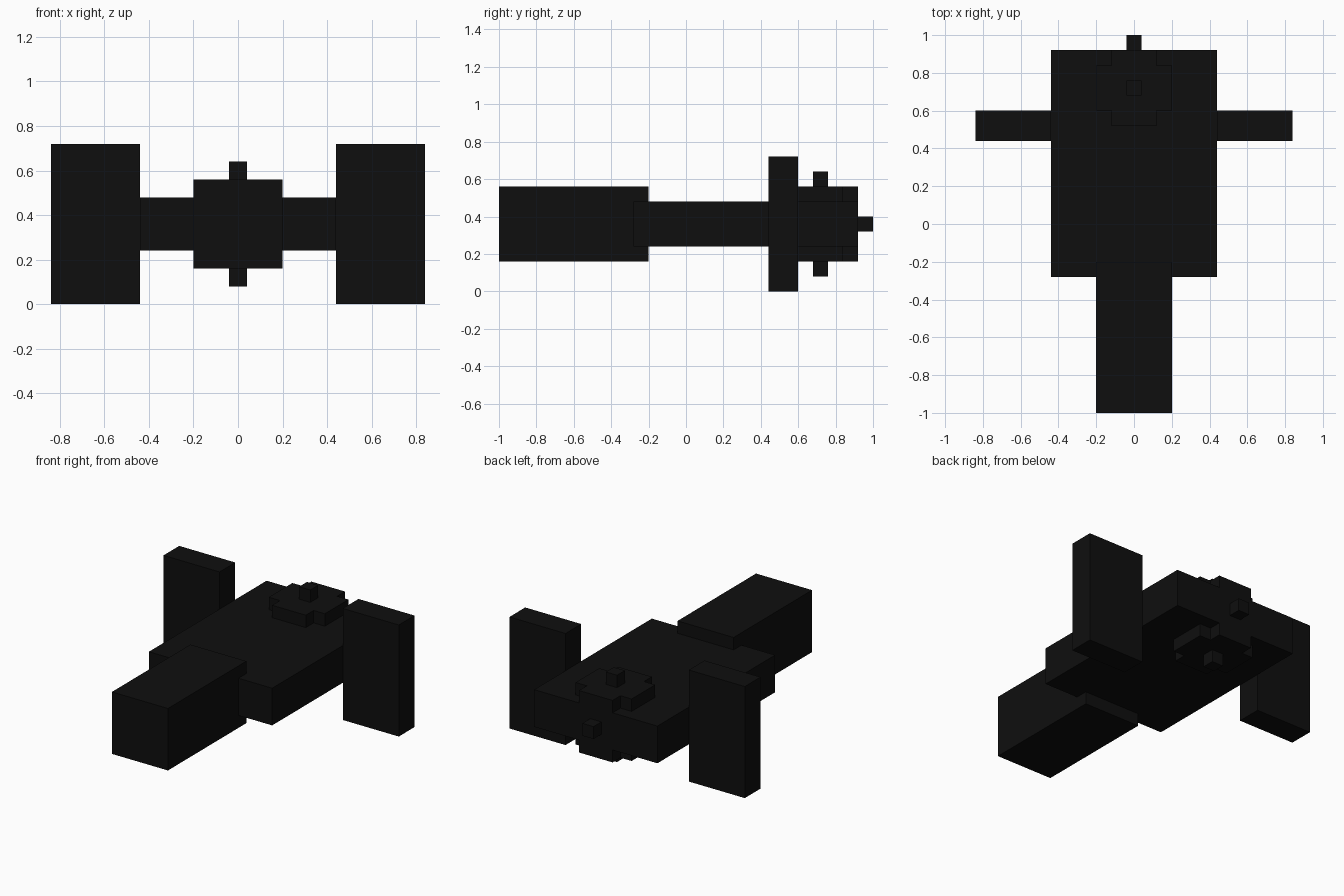
import bpy
import bmesh

cube = bpy.data.objects.get("Cube")
if cube:
    bpy.data.objects.remove(cube, do_unlink=True)

black = bpy.data.materials.new("near_black")
black.use_nodes = True
colour = (0.0045, 0.0045, 0.0045, 1)
black.diffuse_color = colour
bsdf = next(n for n in black.node_tree.nodes if n.type == "BSDF_PRINCIPLED")
bsdf.inputs["Base Color"].default_value = colour


def prism(name, outline, z0, z1):
    """Extrude an (x, y) outline from z0 up to z1."""
    bm = bmesh.new()
    face = bm.faces.new([bm.verts.new((x, y, z0)) for x, y in outline])
    ext = bmesh.ops.extrude_face_region(bm, geom=[face])
    top = [v for v in ext["geom"] if isinstance(v, bmesh.types.BMVert)]
    bmesh.ops.translate(bm, verts=top, vec=(0, 0, z1 - z0))
    bmesh.ops.recalc_face_normals(bm, faces=bm.faces[:])
    mesh = bpy.data.meshes.new(name)
    bm.to_mesh(mesh)
    bm.free()
    mesh.materials.append(black)
    obj = bpy.data.objects.new(name, mesh)
    bpy.context.collection.objects.link(obj)
    return obj


def box(name, x0, x1, y0, y1, z0, z1):
    return prism(name, [(x0, y0), (x1, y0), (x1, y1), (x0, y1)], z0, z1)


# Main blocks
box("body", -0.44, 0.44, -0.28, 0.92, 0.24, 0.48)
box("head", -0.20, 0.20, -1.00, -0.20, 0.16, 0.56)

# Upright slabs on both sides
for side, s in (("left", 1), ("right", -1)):
    x0, x1 = sorted((0.44 * s, 0.84 * s))
    box(side + "_fin", x0, x1, 0.44, 0.60, 0.0, 0.72)

# Square plates with notched corners, above and below the body
a, b, cy = 0.20, 0.12, 0.72
notched = [(a, -b), (a, b), (b, b), (b, a), (-b, a), (-b, b),
           (-a, b), (-a, -b), (-b, -b), (-b, -a), (b, -a), (b, -b)]
notched = [(x, y + cy) for x, y in notched]
prism("upper_hub_plate", notched, 0.48, 0.56)
prism("lower_hub_plate", notched, 0.16, 0.24)

# Small studs on the top, bottom and back
box("top_stud", -0.04, 0.04, 0.68, 0.76, 0.56, 0.64)
box("bottom_stud", -0.04, 0.04, 0.68, 0.76, 0.08, 0.16)
box("back_stud", -0.04, 0.04, 0.92, 1.00, 0.32, 0.40)
